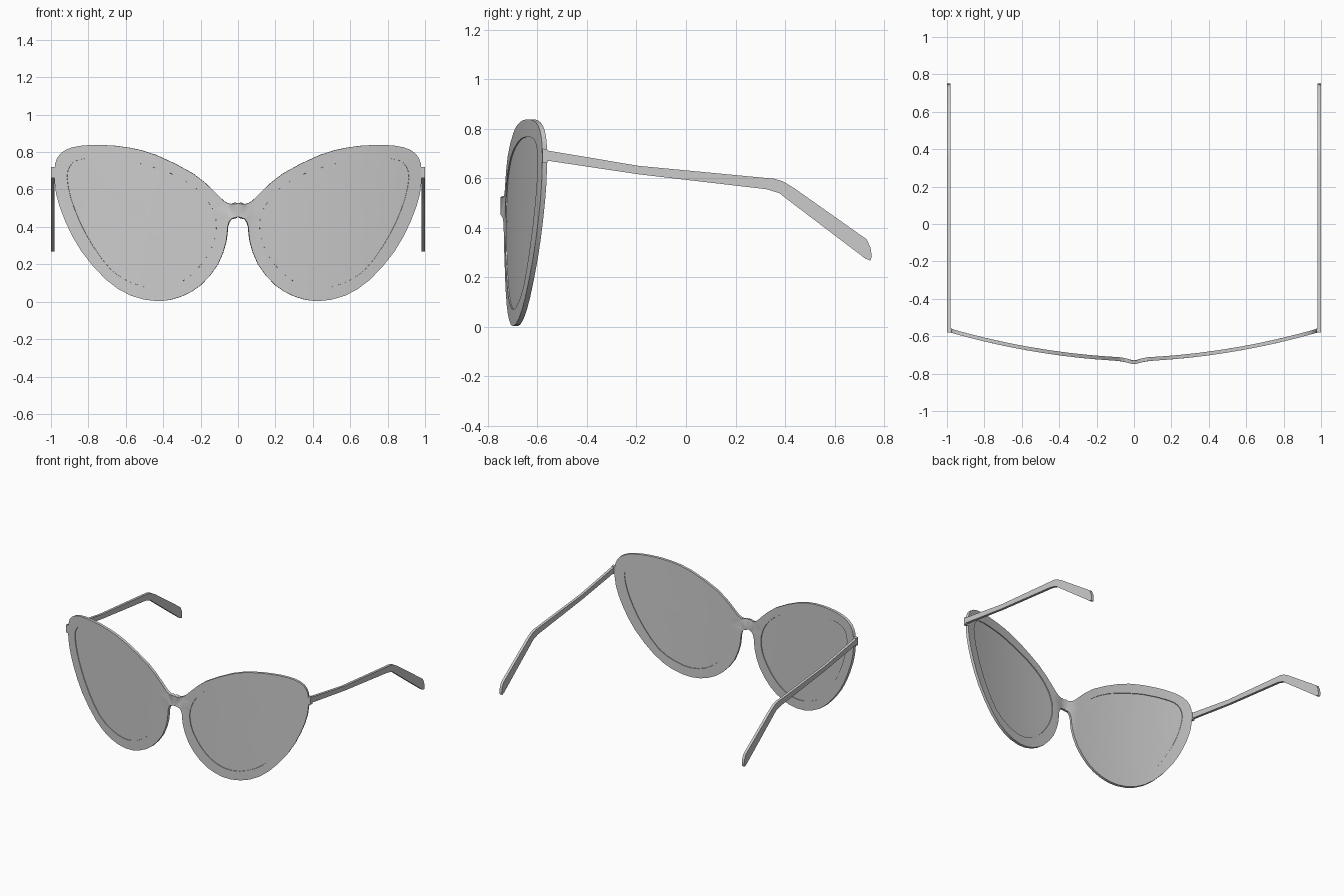
import bpy, bmesh, math
from mathutils import Vector

if "Cube" in bpy.data.objects:
    bpy.data.objects.remove(bpy.data.objects["Cube"])

# Half outline of the front frame (x, z): bridge top -> outer corner -> bottom -> bridge underside
OUTER = [(0, .525), (.04, .522), (.078, .54), (.128, .59), (.24, .685), (.44, .785), (.59, .825),
         (.73, .838), (.84, .834), (.92, .813), (.966, .77), (.982, .70), (.973, .578),
         (.925, .433), (.84, .273), (.706, .118), (.572, .032), (.428, .003), (.305, .027),
         (.198, .09), (.107, .20), (.064, .32), (.056, .40), (.038, .442), (0, .453)]
# Lens opening
INNER = [(.786, .767), (.866, .755), (.904, .715), (.914, .65), (.88, .51), (.80, .337),
         (.68, .17), (.556, .096), (.433, .07), (.32, .096), (.225, .166), (.15, .27),
         (.118, .364), (.123, .46), (.17, .55), (.25, .625), (.385, .697), (.57, .75), (.68, .765)]
CENTRE = Vector((.48, .42))


def smooth(points, steps, closed):
    """Catmull-Rom resampling of a 2D point list."""
    p = [Vector(q) for q in points]
    n = len(p)
    at = (lambda i: p[i % n]) if closed else (lambda i: p[max(0, min(n - 1, i))])
    out = []
    for i in range(n if closed else n - 1):
        a, b, c, d = at(i - 1), at(i), at(i + 1), at(i + 2)
        for k in range(steps):
            t = k / steps
            out.append(.5 * (2 * b + (c - a) * t + (2 * a - 5 * b + 4 * c - d) * t * t
                             + (3 * b - a - 3 * c + d) * t ** 3))
    return out if closed else out + [p[-1]]


def ray_hit(direction, loop):
    """Point where a ray from the lens centre crosses the loop."""
    cross = lambda u, v: u.x * v.y - u.y * v.x
    for a, b in zip(loop, loop[1:] + loop[:1]):
        e, w = b - a, a - CENTRE
        den = cross(direction, e)
        if abs(den) < 1e-9:
            continue
        t, s = cross(w, e) / den, cross(w, direction) / den
        if t > 0 and -1e-6 <= s <= 1 + 1e-6:
            return CENTRE + direction * t
    return loop[0]


def bend(x):
    """Wrap of the front across the face, with a small bump at the bridge."""
    return -.735 + .03 * x + .13 * x * x - .014 * math.exp(-(x / .045) ** 2)


def finish(obj, mods):
    bpy.context.view_layer.objects.active = obj
    for o in bpy.context.selected_objects:
        o.select_set(False)
    obj.select_set(True)
    for kind, settings in mods:
        m = obj.modifiers.new(kind.title(), kind)
        for k, v in settings.items():
            setattr(m, k, v)
        bpy.ops.object.modifier_apply(modifier=m.name)
    bpy.ops.object.shade_smooth_by_angle(angle=math.radians(35))


def new_object(name, bm):
    mesh = bpy.data.meshes.new(name)
    bm.to_mesh(mesh)
    bm.free()
    obj = bpy.data.objects.new(name, mesh)
    bpy.context.collection.objects.link(obj)
    return obj


def curved_sheet(name, rings, offset, thickness, cap):
    """Bent sheet from concentric rings, mirrored and thickened backwards."""
    bm = bmesh.new()
    rows = [[bm.verts.new((p.x, bend(p.x) + offset, p.y)) for p in r] for r in rings]
    n = len(rows[0])
    for r0, r1 in zip(rows, rows[1:]):
        for i in range(n):
            j = (i + 1) % n
            bm.faces.new((r0[i], r0[j], r1[j], r1[i]))
    if cap:
        c = bm.verts.new((CENTRE.x, bend(CENTRE.x) + offset, CENTRE.y))
        for i in range(n):
            bm.faces.new((rows[-1][i], rows[-1][(i + 1) % n], c))
    bm.normal_update()
    for f in bm.faces:
        if f.normal.y > 0:
            f.normal_flip()
    finish(new_object(name, bm),
           [("MIRROR", {"merge_threshold": .0005}),
            ("SOLIDIFY", {"thickness": thickness, "offset": -1})])


# Frame front with bridge
outer = smooth(OUTER, 2, False)
opening = smooth(INNER, 4, True)
inner = [ray_hit((p - CENTRE).normalized(), opening) for p in outer]
rings = [[a.lerp(b, t) for a, b in zip(outer, inner)] for t in (0, .25, .5, .75, 1)]
curved_sheet("frame_front", rings, 0, .02, False)

# Lenses, set slightly into the openings
lens = smooth(INNER, 2, True)
lens_rings = [[p.lerp(CENTRE, t) for p in lens] for t in (0, .2, .4, .6, .8)]
curved_sheet("lenses", lens_rings, .005, .009, True)


def side_plate(name, profile, x0, x1):
    """Side profile (y, z) extruded across x and mirrored."""
    bm = bmesh.new()
    f = bm.faces.new([bm.verts.new((x0, y, z)) for y, z in profile])
    res = bmesh.ops.extrude_face_region(bm, geom=[f])
    bmesh.ops.translate(bm, vec=(x1 - x0, 0, 0),
                        verts=[v for v in res["geom"] if isinstance(v, bmesh.types.BMVert)])
    bmesh.ops.recalc_face_normals(bm, faces=bm.faces[:])
    finish(new_object(name, bm), [("MIRROR", {})])


# Temple arms with drooping ear tips
side_plate("temple_arms",
           [(-.565, .713), (-.19, .65), (.357, .598), (.39, .588), (.44, .558), (.73, .353),
            (.745, .32), (.75, .285), (.745, .268), (.725, .275), (.418, .508), (.377, .54),
            (.325, .556), (-.19, .616), (-.565, .672)], .981, 1.0)

# Hinge blocks joining arms to the frame
side_plate("hinge_blocks", [(-.58, .72), (-.56, .717), (-.56, .662), (-.58, .662)], .972, 1.0)
